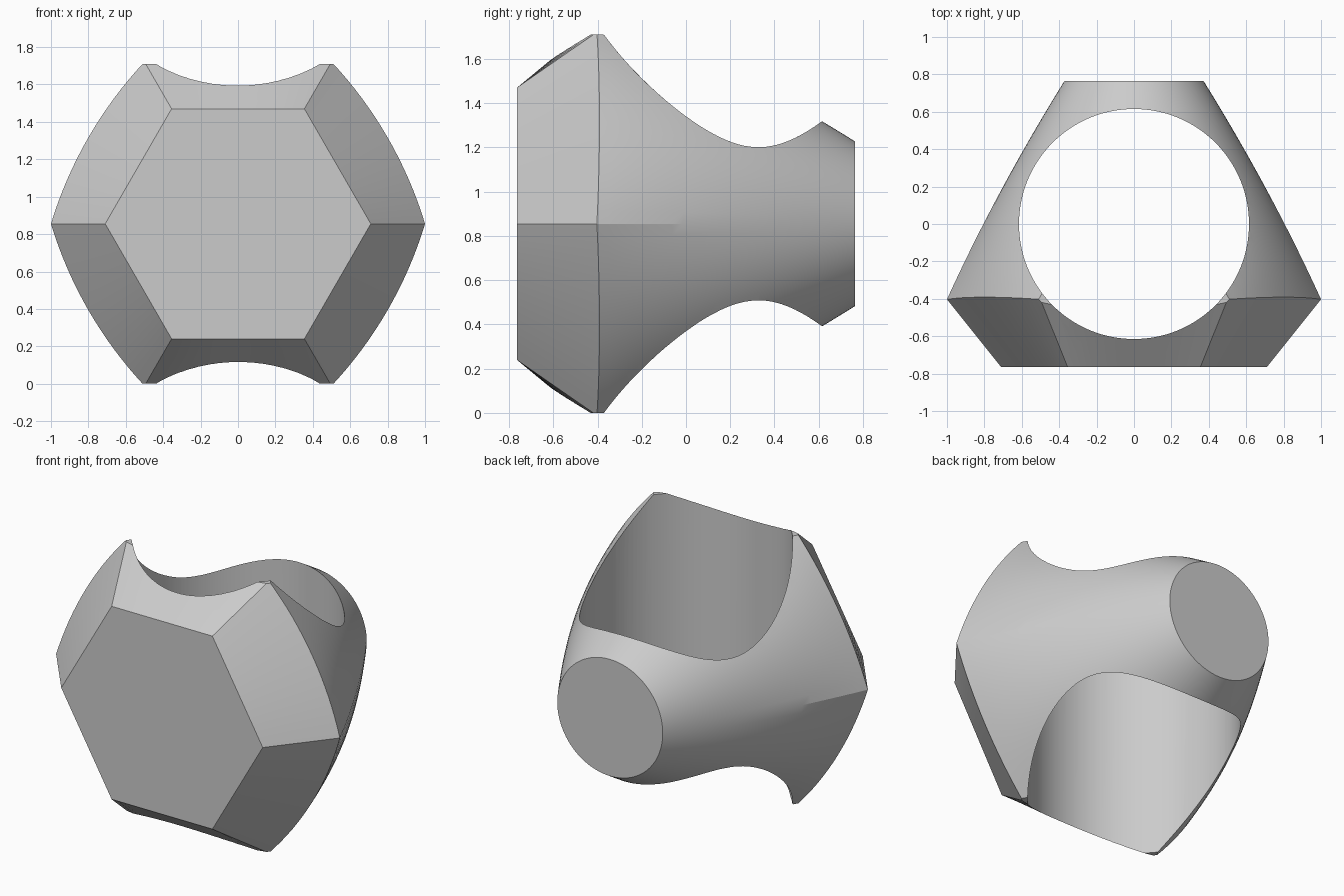
import bpy, bmesh
from math import cos, sin, pi
from mathutils import Vector

if "Cube" in bpy.data.objects:
    bpy.data.objects.remove(bpy.data.objects["Cube"])

CZ, HALF_Y, EDGE_Y = 0.855, 0.765, -0.403
SIDE = 16            # segments per hexagon side
N = 6 * SIDE


def section_point(i, radius, t):
    """Point on a section blending from hexagon (t=0) to circle (t=1)."""
    k, f = divmod(i, SIDE)
    f /= SIDE
    a, b = k * pi / 3, (k + 1) * pi / 3
    ang = a + f * (b - a)
    hx = cos(a) * (1 - f) + cos(b) * f
    hz = sin(a) * (1 - f) + sin(b) * f
    return (radius * (hx * (1 - t) + cos(ang) * t),
            radius * (hz * (1 - t) + sin(ang) * t), 4 * f * (1 - f))


# Section list: (y, vertex radius, roundness, edge bow)
rings = [(-HALF_Y, 0.71, 0.0, 0.0)]
STEPS = 24
for s in range(STEPS + 1):
    f = s / STEPS
    u = f * (HALF_Y - EDGE_Y)
    r = 1 - 0.455 * u - 0.071 * u * u
    t = 1 - 0.57 * (1 - f) ** 2
    rings.append((EDGE_Y + u, r, t, 0.012 * (1 - f)))

# Body: hexagonal front lofted into a round back
bm = bmesh.new()
loops = []
for y, r, t, bow in rings:
    loop = []
    for i in range(N):
        x, z, m = section_point(i, r, t)
        loop.append(bm.verts.new((x, y + bow * m, z + CZ)))
    loops.append(loop)
for a, b in zip(loops, loops[1:]):
    for i in range(N):
        j = (i + 1) % N
        bm.faces.new((a[i], a[j], b[j], b[i]))
bm.faces.new(loops[0])
bm.faces.new(loops[-1])

# Trim the tips flat at top and bottom
for z, n in ((0, -1), (2 * CZ, 1)):
    bmesh.ops.bisect_plane(bm, geom=bm.verts[:] + bm.edges[:] + bm.faces[:],
                           plane_co=Vector((0, 0, z)), plane_no=Vector((0, 0, n)),
                           clear_outer=True)
    bmesh.ops.holes_fill(bm, edges=[e for e in bm.edges if e.is_boundary])
bmesh.ops.recalc_face_normals(bm, faces=bm.faces[:])
mesh = bpy.data.meshes.new("body")
bm.to_mesh(mesh)
bm.free()
body = bpy.data.objects.new("body", mesh)
bpy.context.collection.objects.link(body)

# Vertical through bore
bpy.ops.mesh.primitive_cylinder_add(vertices=128, radius=0.615, depth=4, location=(0, 0, CZ))
cutter = bpy.context.object
cutter.name = "bore_cutter"
cutter.hide_render = True
mod = body.modifiers.new("bore", 'BOOLEAN')
mod.operation, mod.solver, mod.object = 'DIFFERENCE', 'EXACT', cutter
bpy.ops.object.select_all(action='DESELECT')
body.select_set(True)
bpy.context.view_layer.objects.active = body
bpy.ops.object.modifier_apply(modifier="bore")
bpy.data.objects.remove(cutter)
bpy.ops.object.shade_smooth_by_angle(angle=0.24)
